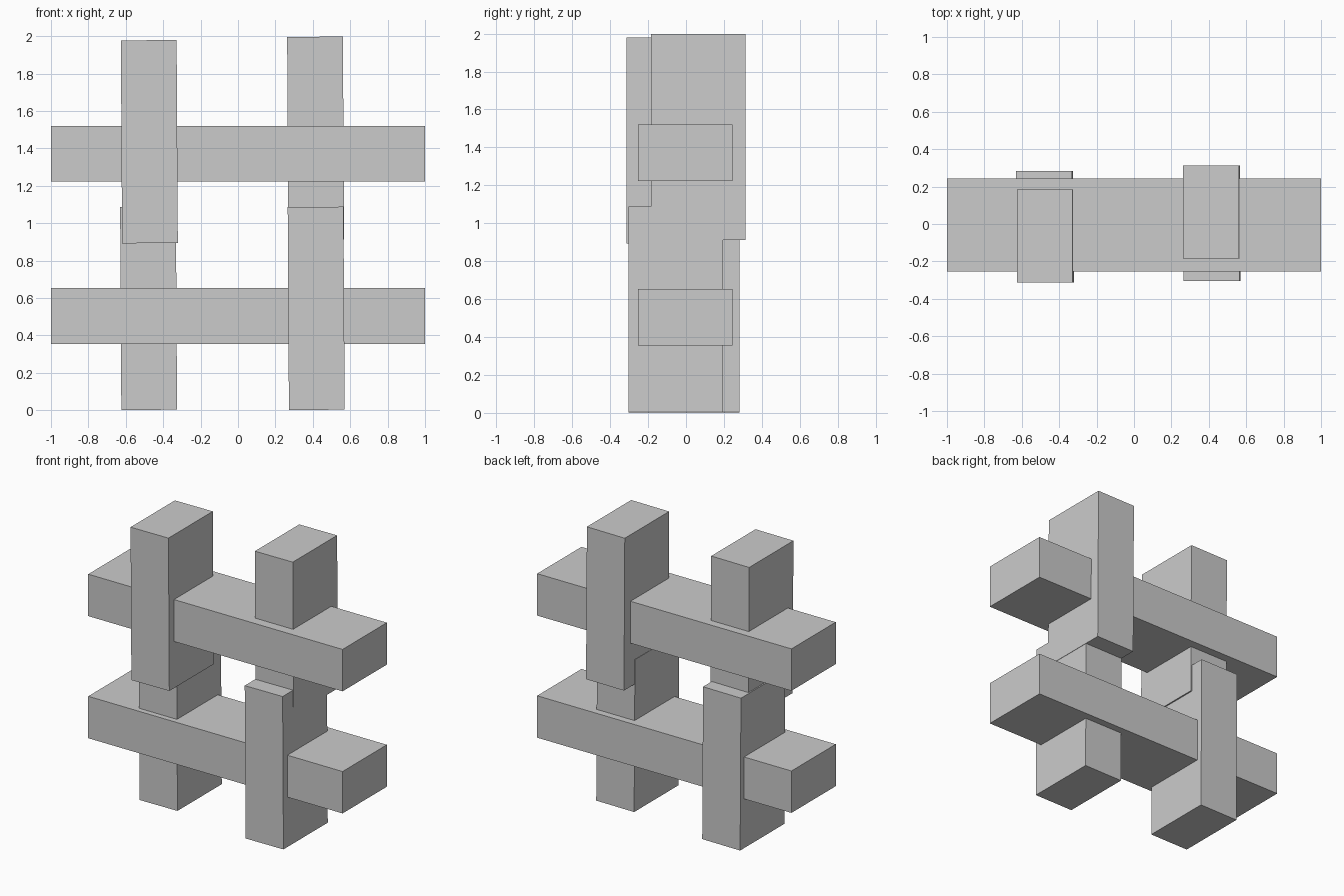
import bpy
from mathutils import Euler

if "Cube" in bpy.data.objects:
    bpy.data.objects.remove(bpy.data.objects["Cube"])

WIDE, DEEP = 0.298, 0.498


def beam(name, size, loc, tilt=0.0):
    bpy.ops.mesh.primitive_cube_add(size=1, location=loc)
    ob = bpy.context.object
    ob.name = name
    ob.scale = size
    ob.rotation_euler = Euler((0, tilt, 0))
    return ob


# Two horizontal rails
for name, z in (("lower_rail", 0.504), ("upper_rail", 1.372)):
    beam(name, (2.0, DEEP, WIDE), (0, -0.005, z))

# Four slightly leaning half-height posts, staggered front and back
POST_LENGTH = 1.085
for name, x, y, z in (
    ("upper_left_post", -0.474, -0.0635, 1.436),
    ("lower_left_post", -0.478, 0.034, 0.545),
    ("upper_right_post", 0.415, 0.0635, 1.4545),
    ("lower_right_post", 0.418, -0.055, 0.545),
):
    beam(name, (WIDE, DEEP, POST_LENGTH), (x, y, z), -0.006)
